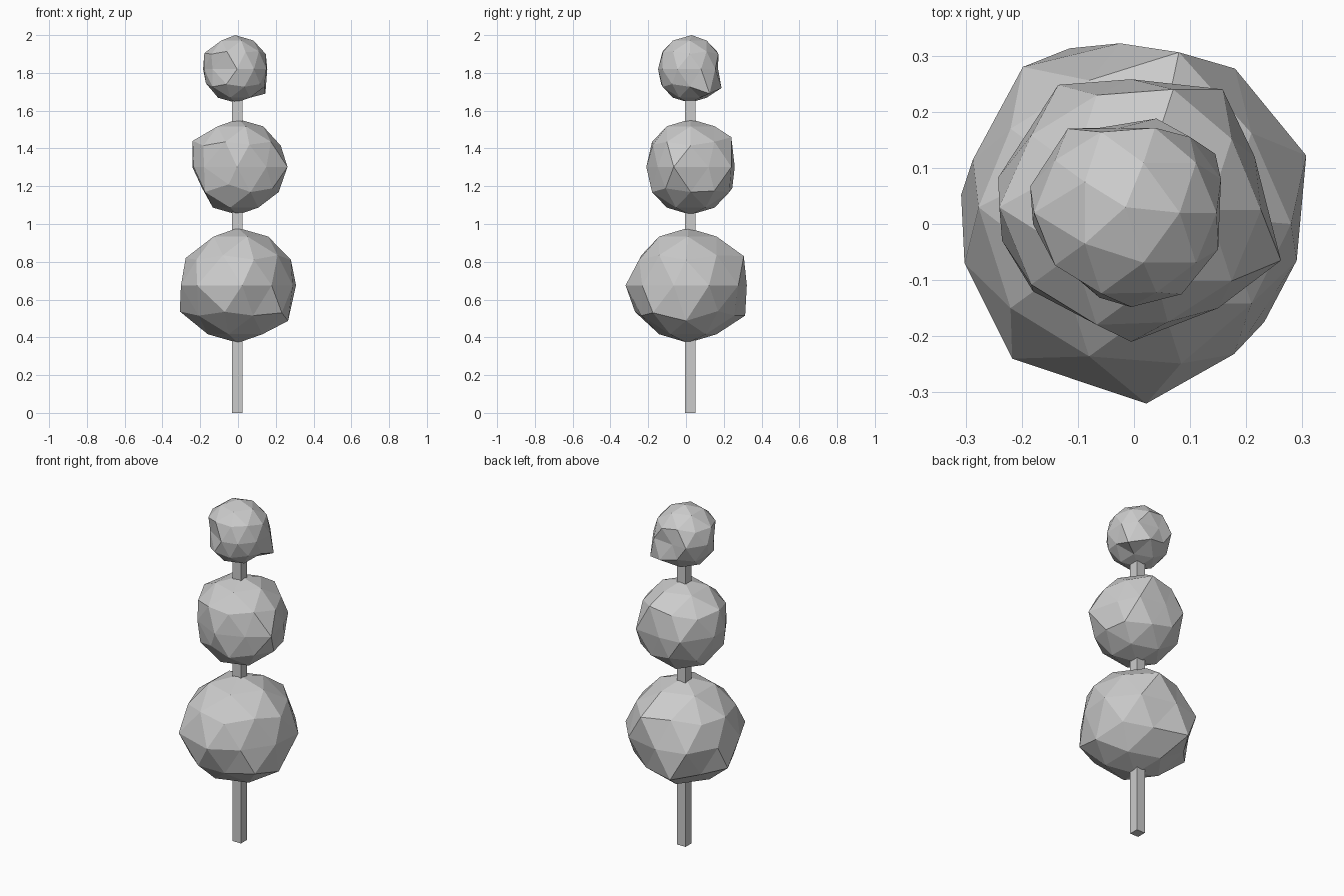
import bpy, bmesh
from math import radians, cos, sin
from mathutils import Vector


def finish(name, bm):
    bmesh.ops.recalc_face_normals(bm, faces=bm.faces)
    mesh = bpy.data.meshes.new(name)
    bm.to_mesh(mesh)
    bm.free()
    bpy.context.collection.objects.link(bpy.data.objects.new(name, mesh))


def foliage_ball(name, centre, radius, equator, extras):
    """Low-poly icosphere with its equator and a few key corners pulled off-round."""
    bm = bmesh.new()
    bmesh.ops.create_icosphere(bm, subdivisions=2, radius=1)
    unit = {v: v.co.copy() for v in bm.verts}

    def pick(angle, h):
        r, a = (1 - h * h) ** 0.5, radians(angle)
        d = Vector((r * cos(a), r * sin(a), h))
        return max(unit, key=lambda v: unit[v].dot(d))

    for v in bm.verts:
        v.co = Vector(centre) + unit[v] * radius
    for i, (x, y) in enumerate(equator):
        pick(18 + 36 * i, 0).co = (x, y, centre[2])
    for angle, h, target in extras:
        pick(angle, h).co = target
    finish(name, bm)


# square trunk
bm = bmesh.new()
bmesh.ops.create_cube(bm, size=1)
for v in bm.verts:
    v.co = (v.co.x * 0.055 - 0.005, v.co.y * 0.055 + 0.023, (v.co.z + 0.5) * 1.75)
finish("trunk", bm)

# large lower ball
foliage_ball("lower_foliage", (0, 0.01, 0.675), 0.304,
    [(.307, .122), (.18, .277), (-.025, .322), (-.198, .28), (-.287, .115),
     (-.302, -.07), (-.217, -.24), (.022, -.32), (.178, -.232), (.29, -.065)],
    [(180, -.447, (-.308, .052, .537)), (180, .526, (-.277, .03, .82)),
     (0, .447, (.28, 0, .81)), (0, -.526, (.265, 0, .487)),
     (72, .447, (.08, .306, .83)), (108, -.447, (-.115, .313, .515)),
     (-36, -.447, (.232, -.175, .53)), (-108, -.447, (-.07, -.27, .535))])

# middle ball
foliage_ball("middle_foliage", (0, 0.025, 1.302), 0.253,
    [(.215, .12), (.158, .24), (-.005, .258), (-.135, .248), (-.242, .083),
     (-.235, -.03), (-.18, -.12), (-.005, -.21), (.15, -.15), (.262, -.065)],
    [(180, .526, (-.24, .03, 1.44)), (-108, -.447, (-.05, -.18, 1.21)),
     (36, -.447, (.19, .15, 1.175)), (108, -.447, (-.06, .245, 1.19)),
     (72, .447, (.07, .24, 1.46)), (180, -.447, (-.19, .03, 1.19)),
     (-72, .447, (.06, -.175, 1.42))])

# small upper ball
foliage_ball("upper_foliage", (-0.012, 0.02, 1.82), 0.178,
    [(.155, .08), (.1, .155), (-.03, .17), (-.118, .17), (-.185, .067),
     (-.18, 0), (-.135, -.065), (-.005, -.148), (.085, -.125), (.15, -.045)],
    [(0, 1, (-.015, .03, 2.0)), (36, -.447, (.145, .125, 1.69)),
     (72, -.526, (.04, .188, 1.72)), (180, .526, (-.178, .02, 1.905)),
     (180, -.447, (-.17, .03, 1.745)), (-72, .447, (.04, -.122, 1.91))])
